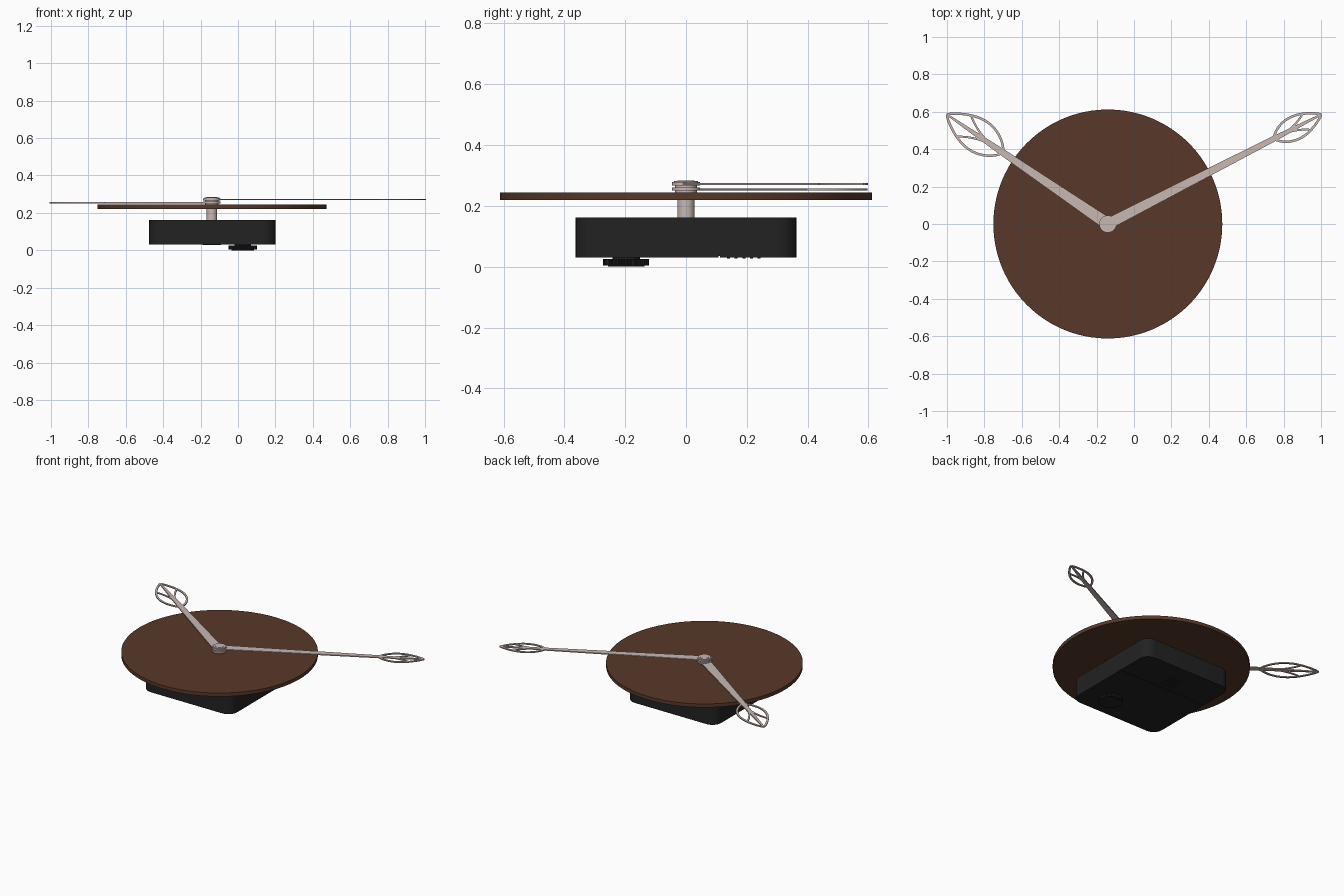
import bpy, bmesh, math
from mathutils import Vector, Matrix

if "Cube" in bpy.data.objects:
    bpy.data.objects.remove(bpy.data.objects["Cube"])

CX = -0.14  # shaft axis


def material(name, rgb):
    m = bpy.data.materials.new(name)
    m.diffuse_color = (*rgb, 1)
    m.use_nodes = True
    m.node_tree.nodes["Principled BSDF"].inputs["Base Color"].default_value = m.diffuse_color
    return m


BROWN = material("walnut brown", (0.098, 0.040, 0.023))
BLACK = material("matte black", (0.016, 0.016, 0.016))
METAL = material("warm metal", (0.58, 0.48, 0.45))


def finish(bm, name, mat, smooth=True):
    bmesh.ops.recalc_face_normals(bm, faces=bm.faces)
    me = bpy.data.meshes.new(name)
    bm.to_mesh(me)
    bm.free()
    ob = bpy.data.objects.new(name, me)
    bpy.context.collection.objects.link(ob)
    me.materials.append(mat)
    if smooth:
        bpy.ops.object.select_all(action='DESELECT')
        ob.select_set(True)
        bpy.context.view_layer.objects.active = ob
        bpy.ops.object.shade_smooth_by_angle(angle=math.radians(35))
    return ob


def prism(bm, pts, z0, z1):
    """Extrude a closed outline between two heights."""
    lo = [bm.verts.new((x, y, z0)) for x, y in pts]
    hi = [bm.verts.new((x, y, z1)) for x, y in pts]
    bm.faces.new(lo[::-1])
    bm.faces.new(hi)
    n = len(pts)
    for i in range(n):
        j = (i + 1) % n
        bm.faces.new((lo[i], lo[j], hi[j], hi[i]))


def strip(bm, pts, w0, w1, z0, z1):
    """Flat bar along a path, tapering in width."""
    rows, n = [], len(pts)
    for i, p in enumerate(pts):
        a, b = Vector(pts[max(i - 1, 0)]), Vector(pts[min(i + 1, n - 1)])
        d = (b - a).normalized()
        s = Vector((-d.y, d.x)) * (w0 + (w1 - w0) * i / (n - 1)) / 2
        l, r = Vector(p) + s, Vector(p) - s
        rows.append([bm.verts.new((q.x, q.y, z)) for q, z in ((l, z0), (r, z0), (r, z1), (l, z1))])
    for a, b in zip(rows, rows[1:]):
        for k in range(4):
            m = (k + 1) % 4
            bm.faces.new((a[k], a[m], b[m], b[k]))
    bm.faces.new(rows[0])
    bm.faces.new(rows[-1][::-1])


def circle(x, y, r, n=64):
    return [(x + r * math.cos(2 * math.pi * i / n), y + r * math.sin(2 * math.pi * i / n)) for i in range(n)]


def disc(name, x, y, r, z0, z1, mat, n=64, bevel=0.0):
    bm = bmesh.new()
    prism(bm, circle(x, y, r, n), z0, z1)
    if bevel:
        rim = [e for e in bm.edges if abs(e.verts[0].co.z - e.verts[1].co.z) < 1e-6]
        bmesh.ops.bevel(bm, geom=rim, offset=bevel, segments=2, profile=0.5, affect='EDGES')
    return finish(bm, name, mat)


def box(name, x0, x1, y0, y1, z0, z1, mat):
    bm = bmesh.new()
    prism(bm, [(x0, y0), (x1, y0), (x1, y1), (x0, y1)], z0, z1)
    return finish(bm, name, mat, False)


def clock_hand(name, length, angle, leaf0, leaf_w, w0, w1, z0, z1):
    bm = bmesh.new()
    L = length - leaf0
    # tapered arm, then thin midrib to the tip
    strip(bm, [(0, 0), (leaf0, 0)], w0, w1, z0, z1)
    strip(bm, [(leaf0, 0), (length - 0.005, 0)], w1, 0.010, z0, z1)

    def edge(t):
        s = max(0.0, math.sin(math.pi * t ** 0.85))
        return Vector((leaf0 + L * t, leaf_w * s ** 0.8))

    for side in (1, -1):
        # leaf outline
        pts = [edge((1 - math.cos(math.pi * i / 28)) / 2) for i in range(29)]
        strip(bm, [(p.x, p.y * side) for p in pts], 0.013, 0.013, z0, z1)
        # curved vein from midrib to outline
        a, b, c = Vector((leaf0 + L * 0.22, 0)), Vector((leaf0 + L * 0.48, leaf_w * 0.15)), edge(0.70)
        vein = [a * (1 - t) ** 2 + b * 2 * t * (1 - t) + c * t * t for t in [i / 10 for i in range(11)]]
        strip(bm, [(p.x, p.y * side) for p in vein], 0.012, 0.010, z0, z1)
    # hub ring
    prism(bm, circle(0, 0, 0.046, 40), z0 - 0.001, z1 + 0.003)
    bm.transform(Matrix.Translation((CX, 0, 0)) @ Matrix.Rotation(angle, 4, 'Z'))
    return finish(bm, name, METAL)


# dial
disc("dial", CX, 0, 0.612, 0.220, 0.244, BROWN, 128, 0.003)

# movement case with rounded corners
hx, hy, r, mx = 0.338, 0.363, 0.065, -0.137
outline = []
for k, (sx, sy) in enumerate(((1, 1), (-1, 1), (-1, -1), (1, -1))):
    for i in range(9):
        a = math.pi / 2 * (k + i / 8)
        outline.append((mx + sx * (hx - r) + r * math.cos(a), sy * (hy - r) + r * math.sin(a)))
bm = bmesh.new()
prism(bm, outline, 0.031, 0.162)
case = finish(bm, "movement_case", BLACK)

# battery cover seam cut into the back
seam = box("seam_cutter", -0.6, 0.4, 0.107, 0.112, 0.0, 0.035, BLACK)
seam.hide_render = True
seam.hide_viewport = True
cut = case.modifiers.new("seam", 'BOOLEAN')
cut.object = seam
cut.solver = 'EXACT'

# grip ribs on the battery cover
for i in range(5):
    y = 0.135 + 0.025 * i
    box("cover_grip_rib", -0.19, -0.09, y, y + 0.010, 0.027, 0.032, BLACK)

# ribbed setting knob and its stem
bm = bmesh.new()
teeth = 48
knob = []
for i in range(teeth * 4):
    a = 2 * math.pi * i / (teeth * 4)
    rr = 0.076 if i % 4 < 2 else 0.072
    knob.append((0.025 + rr * math.cos(a), -0.197 + rr * math.sin(a)))
prism(bm, knob, 0.004, 0.026)
finish(bm, "setting_knob", BLACK, False)
disc("knob_cap", 0.025, -0.197, 0.060, 0.0, 0.006, BLACK)
disc("knob_stem", 0.025, -0.197, 0.045, 0.024, 0.033, BLACK)

# shaft, nut and hands
disc("shaft", CX, 0, 0.028, 0.155, 0.284, METAL, 40)
disc("nut", CX, 0, 0.036, 0.243, 0.251, METAL, 40)
disc("hub_spacer", CX, 0, 0.036, 0.256, 0.270, METAL, 40)
clock_hand("hour_hand", 1.040, math.atan2(0.585, -0.86), 0.68, 0.088, 0.066, 0.036, 0.251, 0.258)
clock_hand("minute_hand", 1.281, math.atan2(0.585, 1.14), 1.00, 0.062, 0.060, 0.030, 0.268, 0.275)
disc("hub_cap", CX, 0, 0.040, 0.277, 0.282, METAL, 40, 0.002)
